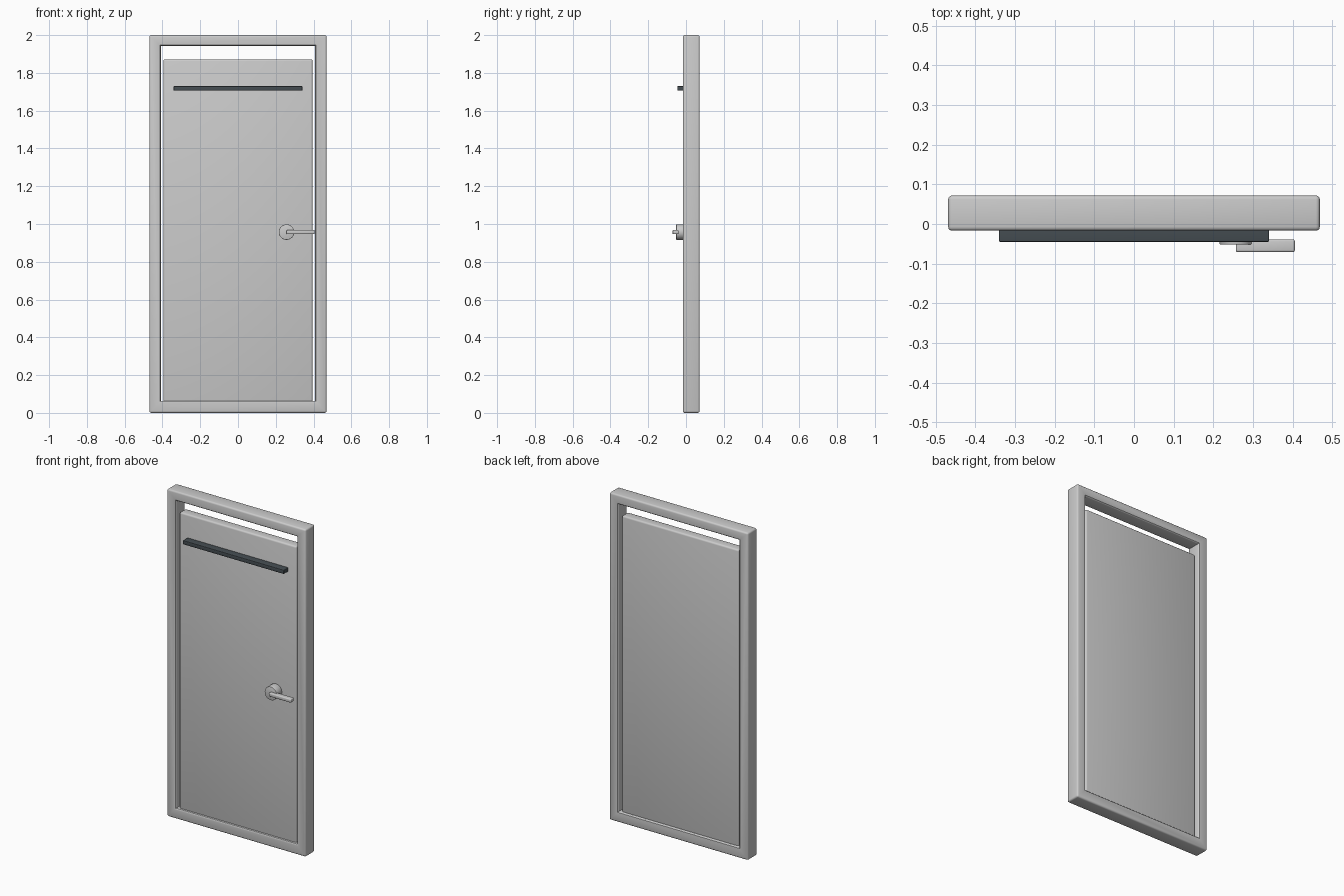
import bpy, bmesh
from mathutils import Matrix

if "Cube" in bpy.data.objects:
    bpy.data.objects.remove(bpy.data.objects["Cube"])


def finish(name, bm, edges, bevel, segments=3, color=None):
    """Round the chosen edges, smooth shade and link the part."""
    bmesh.ops.bevel(bm, geom=edges, offset=bevel, segments=segments,
                    profile=0.5, affect='EDGES')
    bmesh.ops.recalc_face_normals(bm, faces=bm.faces)
    mesh = bpy.data.meshes.new(name)
    bm.to_mesh(mesh)
    bm.free()
    obj = bpy.data.objects.new(name, mesh)
    bpy.context.collection.objects.link(obj)
    bpy.ops.object.select_all(action='DESELECT')
    obj.select_set(True)
    bpy.context.view_layer.objects.active = obj
    bpy.ops.object.shade_smooth_by_angle()
    if color:
        mat = bpy.data.materials.new(name + "_material")
        mat.diffuse_color = color
        mat.use_nodes = True
        mat.node_tree.nodes["Principled BSDF"].inputs["Base Color"].default_value = mat.diffuse_color
        mesh.materials.append(mat)
    return obj


def box(name, lo, hi, bevel, color=None):
    bm = bmesh.new()
    bmesh.ops.create_cube(bm, size=1)
    for v in bm.verts:
        v.co = [(a + b) / 2 + c * (b - a) for a, b, c in zip(lo, hi, v.co)]
    return finish(name, bm, bm.edges[:], bevel, color=color)


# Door frame: rectangular ring extruded in depth, rounded except inner corners
FRONT, BACK = -0.017, 0.072


def loop(bm, x, z0, z1):
    return [bm.verts.new((px, FRONT, pz))
            for px, pz in ((-x, z0), (x, z0), (x, z1), (-x, z1))]


bm = bmesh.new()
outer, inner = loop(bm, 0.469, 0, 2), loop(bm, 0.408, 0.064, 1.942)
ring = [bm.faces.new((outer[i], outer[(i + 1) % 4], inner[(i + 1) % 4], inner[i]))
        for i in range(4)]
new = bmesh.ops.extrude_face_region(bm, geom=ring, use_keep_orig=True)["geom"]
bmesh.ops.translate(bm, verts=[g for g in new if isinstance(g, bmesh.types.BMVert)],
                    vec=(0, BACK - FRONT, 0))
bmesh.ops.recalc_face_normals(bm, faces=bm.faces)
convex = [e for e in bm.edges if e.calc_face_angle_signed(0) > 0.5]
finish("door_frame", bm, convex, 0.01)

# Door leaf, recessed on both sides
box("door_leaf", (-0.395, -0.002, 0.054), (0.395, 0.057, 1.872), 0.01)

# Dark bar across the top of the leaf
box("dark_bar", (-0.341, -0.045, 1.706), (0.341, 0.01, 1.73), 0.003,
    (0.06, 0.075, 0.085, 1))

# Handle: round rose and lever
bm = bmesh.new()
bmesh.ops.create_cone(bm, cap_ends=True, segments=32, radius1=0.041, radius2=0.041,
                      depth=0.057,
                      matrix=Matrix.Translation((0.257, -0.0235, 0.957))
                      @ Matrix.Rotation(1.5707963, 4, 'X'))
rims = [e for e in bm.edges if any(len(f.verts) > 4 for f in e.link_faces)]
finish("handle_rose", bm, rims, 0.002, 2)
box("handle_lever", (0.257, -0.071, 0.946), (0.406, -0.039, 0.968), 0.005)
